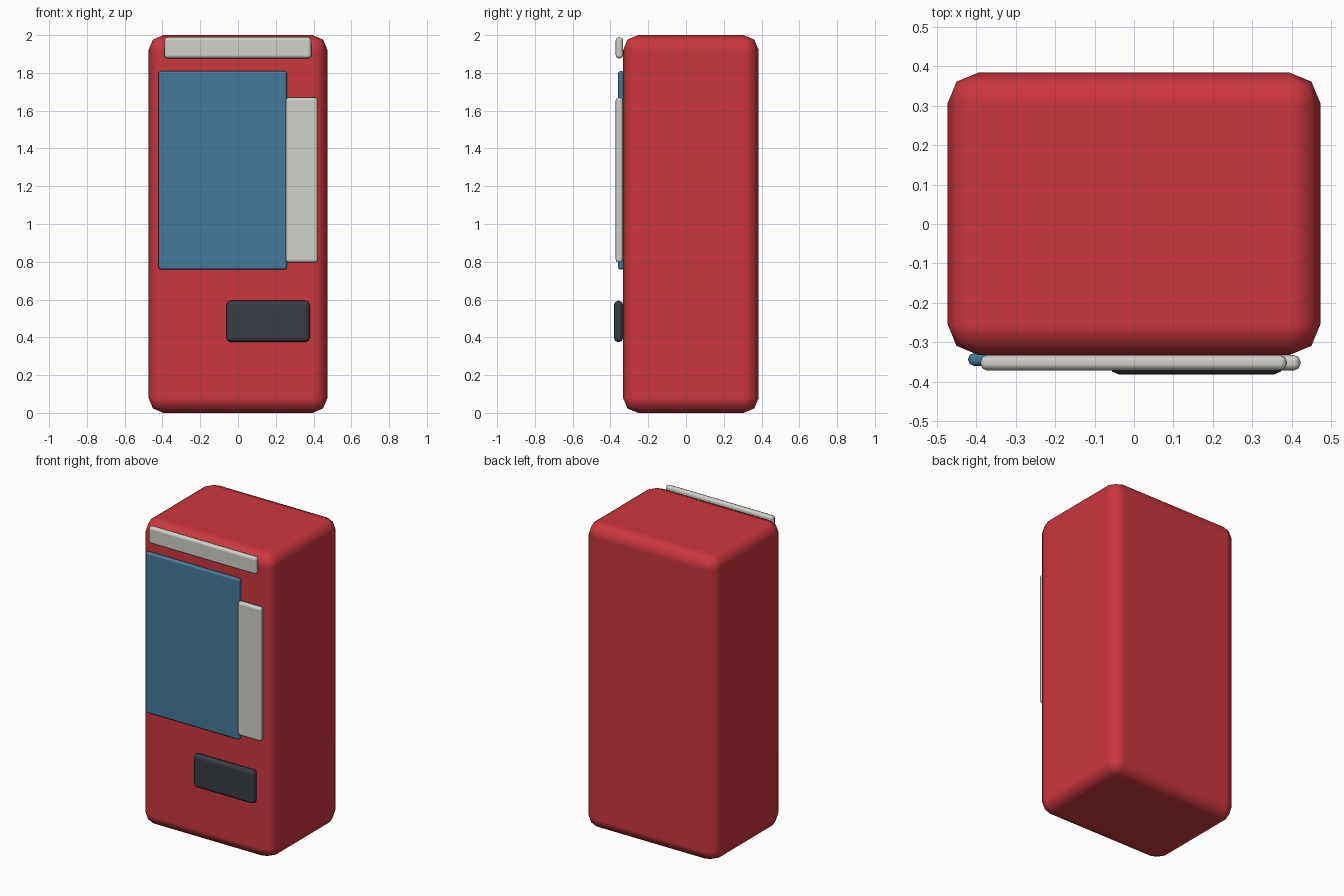
import bpy

if "Cube" in bpy.data.objects:
    bpy.data.objects.remove(bpy.data.objects["Cube"])


def material(name, rgb):
    m = bpy.data.materials.new(name)
    m.diffuse_color = (*rgb, 1.0)
    m.use_nodes = True
    m.node_tree.nodes["Principled BSDF"].inputs["Base Color"].default_value = m.diffuse_color
    return m


red = material("cabinet_red", (0.60, 0.038, 0.047))
blue = material("glass_blue", (0.060, 0.195, 0.325))
pale = material("pale_grey", (0.62, 0.635, 0.59))
dark = material("dark_slate", (0.038, 0.046, 0.058))


def rounded_box(name, x, y, z, bevel, mat):
    """Box spanning the given (min, max) ranges, with two-step rounded edges."""
    centre = [(r[0] + r[1]) / 2 for r in (x, y, z)]
    size = [r[1] - r[0] for r in (x, y, z)]
    bpy.ops.mesh.primitive_cube_add(size=1, location=centre)
    ob = bpy.context.object
    ob.name = name
    ob.scale = size
    bpy.ops.object.transform_apply(location=False, rotation=False, scale=True)
    ob.data.materials.append(mat)
    bpy.ops.object.shade_smooth()
    mod = ob.modifiers.new("rounded_edges", 'BEVEL')
    mod.width = bevel
    mod.segments = 2
    mod.limit_method = 'NONE'
    mod.harden_normals = True
    return ob


# Main cabinet
rounded_box("cabinet", (-0.474, 0.474), (-0.333, 0.385), (0, 2), 0.08, red)

# Front fittings
rounded_box("display_window", (-0.421, 0.259), (-0.360, -0.328), (0.758, 1.81), 0.014, blue)
rounded_box("header_sign", (-0.39, 0.388), (-0.372, -0.333), (1.877, 1.989), 0.017, pale)
rounded_box("control_panel", (0.253, 0.423), (-0.372, -0.333), (0.795, 1.67), 0.017, pale)
rounded_box("dispensing_tray", (-0.062, 0.38), (-0.382, -0.332), (0.374, 0.594), 0.024, dark)
